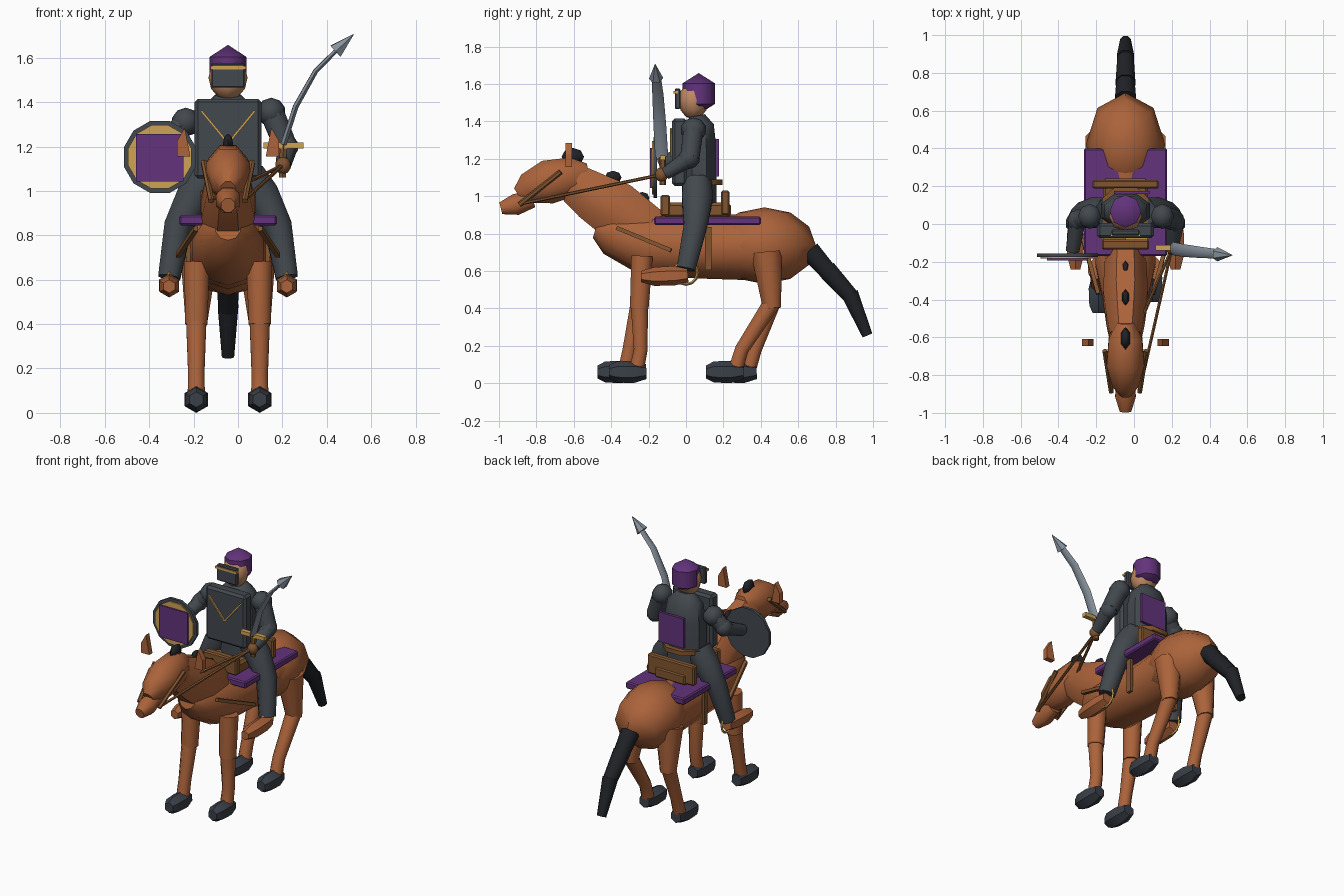
import bpy, bmesh, math
from mathutils import Vector

if "Cube" in bpy.data.objects:
    bpy.data.objects.remove(bpy.data.objects["Cube"])

C = -0.045  # x of the symmetry plane of horse and rider


def mat(name, r, g, b):
    m = bpy.data.materials.new(name)
    m.diffuse_color = (r, g, b, 1)
    m.use_nodes = True
    m.node_tree.nodes["Principled BSDF"].inputs["Base Color"].default_value = m.diffuse_color
    return m


COAT = mat("coat", .41, .125, .043)
DARK = mat("dark_cloth", .055, .065, .076)
PURPLE = mat("purple", .125, .033, .20)
GOLD = mat("gold", .62, .36, .09)
LEATHER = mat("leather", .22, .09, .028)
BLACK = mat("black_hair", .014, .016, .02)
HORN = mat("hoof_horn", .042, .05, .064)
STEEL = mat("steel", .24, .28, .33)
SKIN = mat("skin", .52, .25, .12)


def finish(name, bm, m, smooth=True):
    bmesh.ops.recalc_face_normals(bm, faces=bm.faces)
    me = bpy.data.meshes.new(name)
    bm.to_mesh(me)
    bm.free()
    me.materials.append(m)
    if smooth:
        me.shade_smooth()
        me.set_sharp_from_angle(angle=math.radians(50))
    ob = bpy.data.objects.new(name, me)
    bpy.context.collection.objects.link(ob)
    return ob


def tube(name, pts, m, sides=8, su=1, sv=1):
    """Loft through (x, y, z, radius) stations with an elliptical section."""
    bm = bmesh.new()
    P = [Vector(p[:3]) for p in pts]
    rings = []
    for i, p in enumerate(P):
        t = (P[min(i + 1, len(P) - 1)] - P[max(i - 1, 0)]).normalized()
        a = Vector((1, 0, 0)) if abs(t.x) < .9 else Vector((0, 0, 1))
        u = (a - t * t.dot(a)).normalized()
        v = t.cross(u)
        r = pts[i][3]
        ring = []
        for k in range(sides):
            w = 2 * math.pi * (k + .5) / sides
            ring.append(bm.verts.new(p + u * r * su * math.cos(w) + v * r * sv * math.sin(w)))
        rings.append(ring)
    for a, b in zip(rings, rings[1:]):
        for k in range(sides):
            j = (k + 1) % sides
            bm.faces.new((a[k], a[j], b[j], b[k]))
    bm.faces.new(rings[0])
    bm.faces.new(rings[-1])
    return finish(name, bm, m)


def ball(name, c, r, m, seg=8, rings=6):
    bm = bmesh.new()
    bmesh.ops.create_uvsphere(bm, u_segments=seg, v_segments=rings, radius=1)
    for v in bm.verts:
        v.co = Vector(c) + Vector((v.co.x * r[0], v.co.y * r[1], v.co.z * r[2]))
    return finish(name, bm, m)


def box(name, c, s, m, bevel=0.0):
    bm = bmesh.new()
    bmesh.ops.create_cube(bm, size=1)
    for v in bm.verts:
        v.co = Vector(c) + Vector([v.co[i] * s[i] for i in range(3)])
    if bevel:
        bmesh.ops.bevel(bm, geom=bm.edges[:], offset=bevel, segments=1, affect='EDGES')
    return finish(name, bm, m, False)


def rod(name, a, b, r, m, sides=6, r2=None):
    return tube(name, [(*a, r), (*b, r if r2 is None else r2)], m, sides)


def plane_path(rows):
    """(y, z, r) stations on the symmetry plane."""
    return [(C, *q) for q in rows]


# horse body
tube("horse_barrel", plane_path([(-.48, .835, .06), (-.4, .81, .125), (-.21, .74, .168),
     (.12, .725, .167), (.36, .73, .18)]), COAT, 10)
ball("horse_rump", (C, .42, .735), (.21, .275, .205), COAT, 8, 6)
tube("horse_neck", plane_path([(-.2, .80, .15), (-.38, .93, .165), (-.5, 1.0, .142),
     (-.6, 1.07, .115)]), COAT, 8, su=.78)
tube("horse_head", plane_path([(-.52, 1.12, .06), (-.6, 1.105, .112), (-.74, 1.075, .127),
     (-.85, 1.04, .088), (-.9, 1.01, .04)]), COAT, 8, su=.85)
tube("horse_snout", plane_path([(-.82, .985, .05), (-.91, .955, .062), (-.99, .935, .035)]), COAT, 8, su=.95)
# tail in three overlapping pieces
for i, (a, b, r, r2) in enumerate([((C, .66, .71), (C, .77, .585), .06, .05),
                                   ((C, .75, .61), (C, .885, .46), .056, .046),
                                   ((C, .875, .48), (C, .97, .255), .05, .03)]):
    rod(f"tail_piece_{i}", a, b, r, BLACK, 8, r2)
for i, (y, z, r) in enumerate([(-.605, 1.21, .06), (-.39, 1.1, .045), (-.235, .99, .04)]):
    ball(f"mane_tuft_{i}", (C, y, z), (r * .45, r, r * .8), BLACK, 6, 4)

for s, side in ((-1, "left"), (1, "right")):
    def X(d, s=s):
        return C + s * d

    # horse legs, staggered fore and aft
    f = -.342 + .03 * s
    tube(f"front_upper_leg_{side}", [(X(.14), -.235, .68, .062), (X(.143), -.25, .4, .054)], COAT)
    tube(f"front_lower_leg_{side}", [(X(.143), -.25, .43, .05), (X(.143), f + .07, .18, .04),
         (X(.143), f + .05, .08, .042)], COAT)
    h = .243 - .035 * s
    tube(f"hind_upper_leg_{side}", [(X(.13), .43, .7, .09), (X(.143), .46, .4, .052)], COAT)
    tube(f"hind_lower_leg_{side}", [(X(.143), .46, .43, .05), (X(.143), h + .09, .18, .04),
         (X(.143), h + .06, .08, .042)], COAT)
    for part, y in (("front", f), ("hind", h)):
        tube(f"{part}_hoof_{side}", [(X(.143), y + .1, .062, .04), (X(.143), y + .03, .06, .06),
             (X(.143), y - .06, .06, .056), (X(.143), y - .1, .06, .035)], HORN, 6)

    # ears
    bm = bmesh.new()
    prof = [(.17, 1.155), (.195, 1.285), (.23, 1.225), (.23, 1.155)]
    face = bm.faces.new([bm.verts.new((X(a), -.645, z)) for a, z in prof])
    ext = bmesh.ops.extrude_face_region(bm, geom=[face])
    bmesh.ops.translate(bm, vec=(0, .035, 0), verts=[v for v in ext["geom"] if isinstance(v, bmesh.types.BMVert)])
    finish(f"horse_ear_{side}", bm, COAT, False)

    # tack
    rod(f"bridle_strap_{side}", (X(.11), -.67, 1.13), (X(.075), -.89, .955), .014, LEATHER)
    rod(f"rein_{side}", (.2, -.13, 1.115), (X(.075), -.88, .96), .009, LEATHER)
    rod(f"chest_strap_{side}", (X(.145), -.37, .83), (X(.225), -.08, .71), .015, LEATHER, 4)
    box(f"girth_strap_{side}", (X(.18), .12, .72), (.02, .035, .23), LEATHER)
    bpy.ops.mesh.primitive_torus_add(major_segments=12, minor_segments=4, major_radius=.062,
                                     minor_radius=.008, location=(X(.265), 0, .59),
                                     rotation=(0, math.pi / 2, 0))
    bpy.context.object.name = f"stirrup_{side}"
    bpy.context.object.data.materials.append(GOLD)

    # rider legs and boots
    tube(f"rider_leg_{side}", [(X(.09), .06, 1.07, .085), (X(.15), .06, .98, .088),
         (X(.225), .05, .84, .068), (X(.265), 0, .61, .054)], DARK)
    tube(f"rider_boot_{side}", [(X(.265), .01, .58, .04), (X(.265), -.06, .575, .052),
         (X(.265), -.17, .57, .05), (X(.265), -.24, .57, .03)], COAT, 6)
    rod(f"armor_chevron_{side}", (X(.12), -.08, 1.36), (X(0), -.08, 1.215), .007, GOLD, 4)

# saddle and cloth
box("saddle_cloth", (C, .115, .868), (.44, .57, .046), PURPLE, .008)
box("saddle_seat", (C, .06, .925), (.24, .36, .08), LEATHER, .015)
box("saddle_cantle", (C, .21, .965), (.35, .045, .13), LEATHER, .008)
box("saddle_pommel", (C, -.11, .95), (.25, .05, .11), LEATHER, .008)

# rider torso
tube("rider_torso", [(C, .07, .96, .1), (C, .07, 1.08, .1), (C, .07, 1.26, .1),
     (C, .07, 1.38, .085), (C, .06, 1.43, .045)], DARK, 8, su=1.4)
box("breastplate", (C, -.035, 1.235), (.3, .08, .36), DARK, .015)
tube("belt", [(C, .065, 1.06, .14), (C, .065, 1.09, .14)], LEATHER, 8, su=1.1)
box("back_panel", (C + .035, .167, 1.205), (.19, .018, .2), PURPLE)

# rider head
ball("rider_face", (C, .04, 1.51), (.088, .08, .1), SKIN, 8, 6)
ball("helmet", (C, .068, 1.548), (.097, .1, .11), PURPLE, 8, 3)
box("visor", (C, -.045, 1.52), (.15, .03, .11), DARK, .006)
box("visor_band", (C, -.055, 1.555), (.16, .022, .015), GOLD)

# arms
ball("shoulder_right", (C + .195, .04, 1.355), (.065, .07, .065), DARK, 8, 5)
tube("sword_upper_arm", [(.15, .04, 1.36, .058), (.215, .02, 1.2, .055)], DARK)
ball("sword_elbow", (.218, .015, 1.2), (.055, .06, .055), DARK, 8, 5)
tube("sword_forearm", [(.22, .015, 1.2, .05), (.205, -.11, 1.12, .036)], DARK)
ball("sword_hand", (.203, -.13, 1.115), (.036, .036, .04), LEATHER, 8, 5)
ball("shoulder_left", (C - .19, .04, 1.31), (.065, .07, .065), DARK, 8, 5)
tube("shield_upper_arm", [(-.235, .04, 1.31, .055), (-.3, .02, 1.24, .05)], DARK)
ball("shield_elbow", (-.3, .02, 1.24), (.055, .06, .055), DARK, 8, 5)
tube("shield_forearm", [(-.3, .02, 1.24, .048), (-.325, -.14, 1.17, .038)], DARK)

# shield
rod("shield_plate", (-.352, -.155, 1.153), (-.352, -.175, 1.153), .168, DARK, 12)
rod("shield_face", (-.352, -.17, 1.153), (-.352, -.183, 1.153), .148, GOLD, 12)
box("shield_emblem", (-.352, -.186, 1.15), (.215, .012, .215), PURPLE)

# curved sword
rod("sword_grip", (.2, -.125, 1.06), (.205, -.125, 1.21), .018, LEATHER)
box("sword_guard", (.205, -.125, 1.205), (.18, .03, .026), GOLD)
tube("sword_blade", [(.205, -.13, 1.21, .035), (.26, -.14, 1.38, .034), (.35, -.15, 1.54, .03),
     (.46, -.16, 1.65, .024)], STEEL, 6, su=.42)
rod("sword_tip", (.44, -.16, 1.63), (.52, -.165, 1.705), .038, STEEL, 6, .002)
